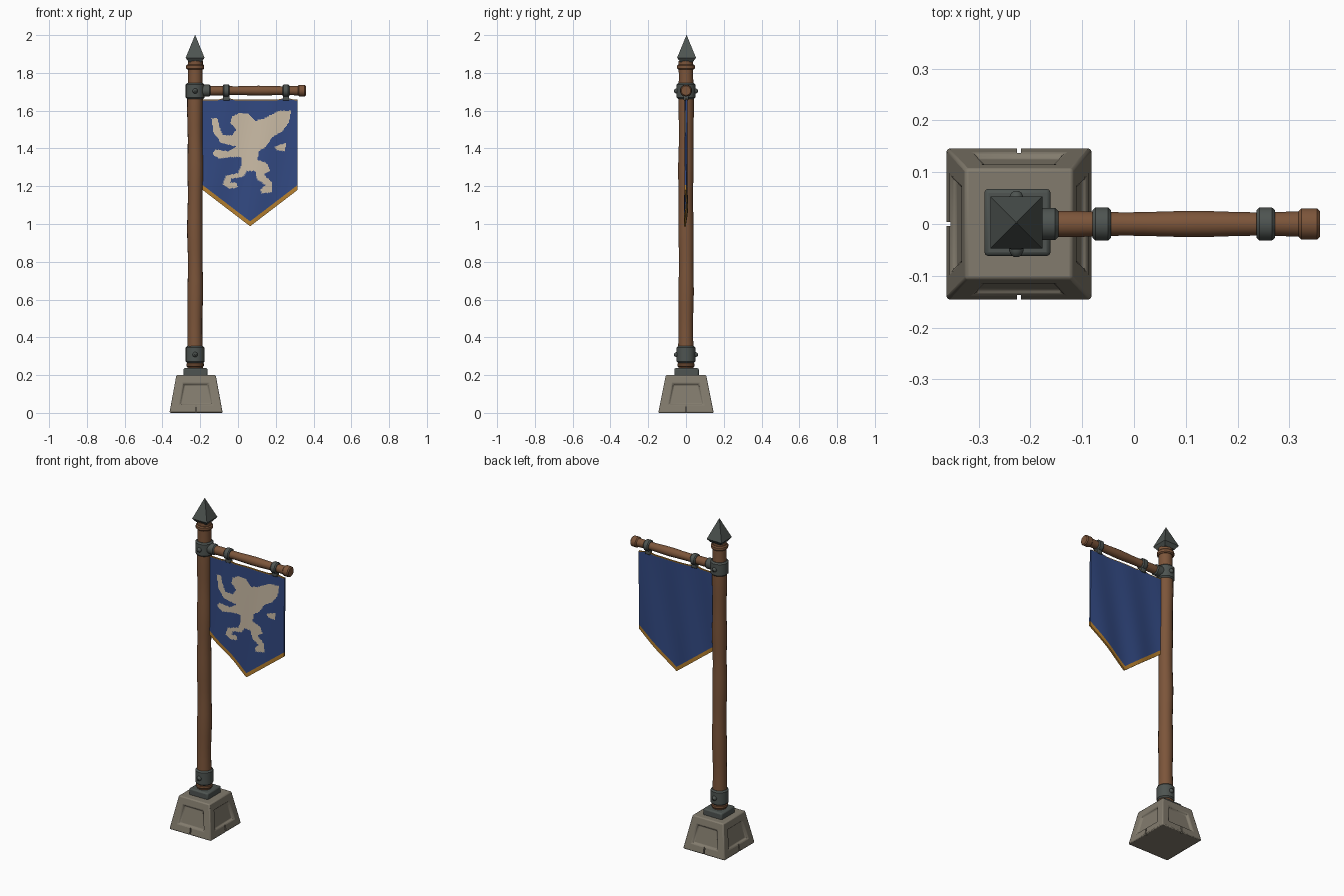
import bpy, bmesh, math
from mathutils import Matrix, Vector

if "Cube" in bpy.data.objects:
    bpy.data.objects.remove(bpy.data.objects["Cube"])


def material(name, rgb):
    m = bpy.data.materials.new(name)
    lin = [(c / 255 / 12.92) if c < 11 else ((c / 255 + 0.055) / 1.055) ** 2.4 for c in rgb]
    m.diffuse_color = (*lin, 1)
    m.use_nodes = True
    m.node_tree.nodes["Principled BSDF"].inputs["Base Color"].default_value = m.diffuse_color
    return m


WOOD = material("brown wood", (124, 85, 58))
IRON = material("dark iron", (78, 84, 81))
STONE = material("grey stone", (130, 123, 109))
BLUE = material("blue cloth", (50, 73, 130))
GOLD = material("gold trim", (180, 126, 45))
CREAM = material("cream paint", (203, 188, 166))

POLE_X, BAR_Z = -0.227, 1.706


def finish(name, bm, mats, smooth=True, bevel=0, angle=35):
    bmesh.ops.recalc_face_normals(bm, faces=bm.faces)
    me = bpy.data.meshes.new(name)
    bm.to_mesh(me)
    bm.free()
    ob = bpy.data.objects.new(name, me)
    bpy.context.collection.objects.link(ob)
    for m in mats:
        me.materials.append(m)
    if bevel:
        mod = ob.modifiers.new("bevel", 'BEVEL')
        mod.width, mod.segments, mod.limit_method = bevel, 2, 'ANGLE'
    if smooth:
        bpy.ops.object.select_all(action='DESELECT')
        ob.select_set(True)
        bpy.context.view_layer.objects.active = ob
        bpy.ops.object.shade_smooth_by_angle(angle=math.radians(angle))
    return ob


def lathe(name, profile, mat, origin=(0, 0, 0), axis='Z', sides=18, turn=0.0, wobble=0.0, smooth=True):
    """Revolve (radius, height) points around an axis."""
    bm = bmesh.new()
    rings = []
    for r, h in profile:
        dx = wobble * math.sin(h * 11)
        dy = wobble * math.cos(h * 8)
        rings.append([bm.verts.new((dx + r * math.cos(turn + math.tau * i / sides),
                                    dy + r * math.sin(turn + math.tau * i / sides), h))
                      for i in range(sides)])
    for a, b in zip(rings, rings[1:]):
        for i in range(sides):
            j = (i + 1) % sides
            bm.faces.new((a[i], a[j], b[j], b[i]))
    bm.faces.new(rings[0])
    bm.faces.new(rings[-1])
    if axis == 'X':
        bm.transform(Matrix.Rotation(math.pi / 2, 4, 'Y'))
    elif axis == 'Y':
        bm.transform(Matrix.Rotation(math.pi / 2, 4, 'X'))
    bm.transform(Matrix.Translation(origin))
    return finish(name, bm, [mat], smooth)


def band(r, a, b, c=0.006):
    """Profile of a ring with chamfered rims."""
    return [(r - c, a), (r, a + c), (r, b - c), (r - c, b)]


def box(bm, centre, size):
    bmesh.ops.create_cube(bm, size=1, matrix=Matrix.Translation(centre) @ Matrix.Diagonal((*size, 1)))


# Stone base: tapered block with sunken panels
bm = bmesh.new()
bmesh.ops.create_cube(bm, size=1)
for v in bm.verts:
    top = v.co.z > 0
    hx, hy = (0.104, 0.107) if top else (0.141, 0.147)
    v.co = Vector((-0.222 + math.copysign(hx, v.co.x), math.copysign(hy, v.co.y), 0.2 if top else 0))
bm.normal_update()
sides = [f for f in bm.faces if abs(f.normal.z) < 0.7]
bmesh.ops.inset_individual(bm, faces=sides, thickness=0.046, use_even_offset=True)
bmesh.ops.inset_individual(bm, faces=sides, thickness=0.004, depth=-0.012)
base = finish("stone_base", bm, [STONE], bevel=0.01)

# Cutter for the joint under each panel
bm = bmesh.new()
for s in (-1, 1):
    box(bm, (-0.222, s * 0.147, 0.012), (0.007, 0.028, 0.06))
    box(bm, (-0.222 + s * 0.141, 0, 0.012), (0.028, 0.007, 0.06))
cutter = finish("joint_cutter", bm, [STONE], smooth=False)
cutter.hide_render = True
cutter.hide_set(True)
cut = base.modifiers.new("joints", 'BOOLEAN')
cut.operation, cut.object, cut.solver = 'DIFFERENCE', cutter, 'EXACT'

# Iron foot plate
bm = bmesh.new()
box(bm, (POLE_X + 0.002, 0.003, 0.215), (0.128, 0.13, 0.044))
finish("foot_plate", bm, [IRON], bevel=0.008)

# Wooden pole with slightly uneven girth, and its turned rings
pole = [(0.040 + 0.0015 * math.sin(i * 1.3), 0.22 + i * 0.0685) for i in range(25)]
lathe("pole", pole, WOOD, (POLE_X, 0, 0), wobble=0.0012)
lathe("pole_bottom_ring", band(0.046, 0.242, 0.266), WOOD, (POLE_X, 0, 0))
lathe("pole_top_ring", band(0.048, 1.818, 1.845), WOOD, (POLE_X, 0, 0))

# Iron collars with rivets front and back
for name, a, b in (("lower_collar", 0.264, 0.353), ("upper_collar", 1.662, 1.746)):
    lathe(name, band(0.050, a, b, 0.008), IRON, (POLE_X, 0, 0))
    for s, side in ((-1, "front"), (1, "back")):
        dome = [(0.014, 0.04), (0.014, 0.052), (0.010, 0.060), (0.004, 0.064)]
        lathe(f"{name}_{side}_rivet", [(r, -s * h) for r, h in dome], IRON,
              (POLE_X, 0, (a + b) / 2), 'Y', 10)

# Spear-shaped finial
k = math.sqrt(2)
lathe("finial", [(0.034 * k, 1.858), (0.050 * k, 1.880), (0.001, 2.0)], IRON,
      (POLE_X, 0.003, 0), sides=4, turn=math.pi / 4, smooth=False)

# Crossbar, socket and end cap
bar = [(0.0245 + 0.0015 * math.sin(i * 1.1), POLE_X + 0.03 + i * 0.0435) for i in range(13)]
lathe("crossbar", bar, WOOD, (0, 0, BAR_Z), 'X', 14)
lathe("crossbar_socket", band(0.032, -0.2, -0.146), IRON, (0, 0, BAR_Z), 'X', 14)
lathe("crossbar_end_cap", band(0.031, 0.317, 0.359), WOOD, (0, 0, BAR_Z), 'X', 14)

# Hanger rings with tabs holding the cloth
HANGERS = (-0.062, 0.254)
for x, side in zip(HANGERS, ("left", "right")):
    lathe(f"{side}_hanger_ring", band(0.033, x - 0.018, x + 0.018), IRON, (0, 0, BAR_Z), 'X', 14)
    bm = bmesh.new()
    box(bm, (x, 0, 1.672), (0.034, 0.026, 0.036))
    finish(f"{side}_hanger_tab", bm, [IRON], bevel=0.004)

# Heraldic beast outline, in hundredths (x, z)
BEAST = [(-14, 156), (-11, 156), (-10, 152), (-8, 147), (-3, 147), (-1, 150), (-4, 153.5), (-3, 157),
         (1, 159), (6, 158), (9, 154.5), (14, 156), (22, 160), (28, 160), (27, 154), (23.5, 149),
         (18, 146), (15, 141), (11, 138.5), (10.5, 134), (15.5, 132), (17, 128), (13.5, 126.5),
         (18, 122), (18, 117), (12.5, 116), (12, 118.5), (14.5, 120.5), (10, 124), (9, 128),
         (4.5, 128), (3, 125), (-3.5, 124), (-4, 122), (-1, 122), (0, 119.5), (-4.5, 118.5),
         (-8, 121), (-6.5, 125.5), (0, 127), (2, 131.5), (2, 135.5), (-3.5, 135.5), (-10, 134.5),
         (-13.5, 137), (-12, 139.5), (-5.5, 138.5), (-1, 141), (-9, 143), (-13, 148.5), (-13.5, 153)]
TAIL = [(19.5, 141), (25.5, 143), (25, 138.5), (20.5, 139)]


def inside(x, z, poly):
    hit = False
    for (x1, z1), (x2, z2) in zip(poly, poly[1:] + poly[:1]):
        if (z1 > z) != (z2 > z) and x < x1 + (z - z1) * (x2 - x1) / (z2 - z1):
            hit = not hit
    return hit


# Pointed cloth banner: thick waving sheet, painted on the front only
X0, X1, NX, NZ = -0.187, 0.315, 100, 110


def cloth_point(i, j, side):
    x = X0 + (X1 - X0) * i / NX
    top = 1.658 + 0.010 * max(math.exp(-((x - h) / 0.03) ** 2) for h in HANGERS)
    low = 0.988 + 0.192 * abs(x - 0.064) / 0.251
    if j == 0:
        z = top
    elif j == NZ:
        z = low
    else:
        z = top - 0.004 + (low + 0.026 - top + 0.004) * (j - 1) / (NZ - 2)
    t = (1.66 - z) / 0.67
    y = 0.005 * math.sin(x * 26 + t * 3) * (0.4 + 0.6 * t)
    return x, y + side * 0.005, z


bm = bmesh.new()
sheets = [[[bm.verts.new(cloth_point(i, j, s)) for i in range(NX + 1)] for j in range(NZ + 1)]
          for s in (-1, 1)]
for s, g in enumerate(sheets):
    for j in range(NZ):
        for i in range(NX):
            f = bm.faces.new((g[j][i], g[j][i + 1], g[j + 1][i + 1], g[j + 1][i]))
            c = f.calc_center_median() * 100
            if j in (0, NZ - 1):
                f.material_index = 1
            elif s == 0 and (inside(c.x, c.z, BEAST) or inside(c.x, c.z, TAIL)):
                f.material_index = 2
front, back = sheets
for i in range(NX):
    for j in (0, NZ):
        bm.faces.new((front[j][i], front[j][i + 1], back[j][i + 1], back[j][i])).material_index = 1
for j in range(NZ):
    for i in (0, NX):
        f = bm.faces.new((front[j][i], front[j + 1][i], back[j + 1][i], back[j][i]))
        f.material_index = 1 if j == NZ - 1 else 0
finish("banner_cloth", bm, [BLUE, GOLD, CREAM])
